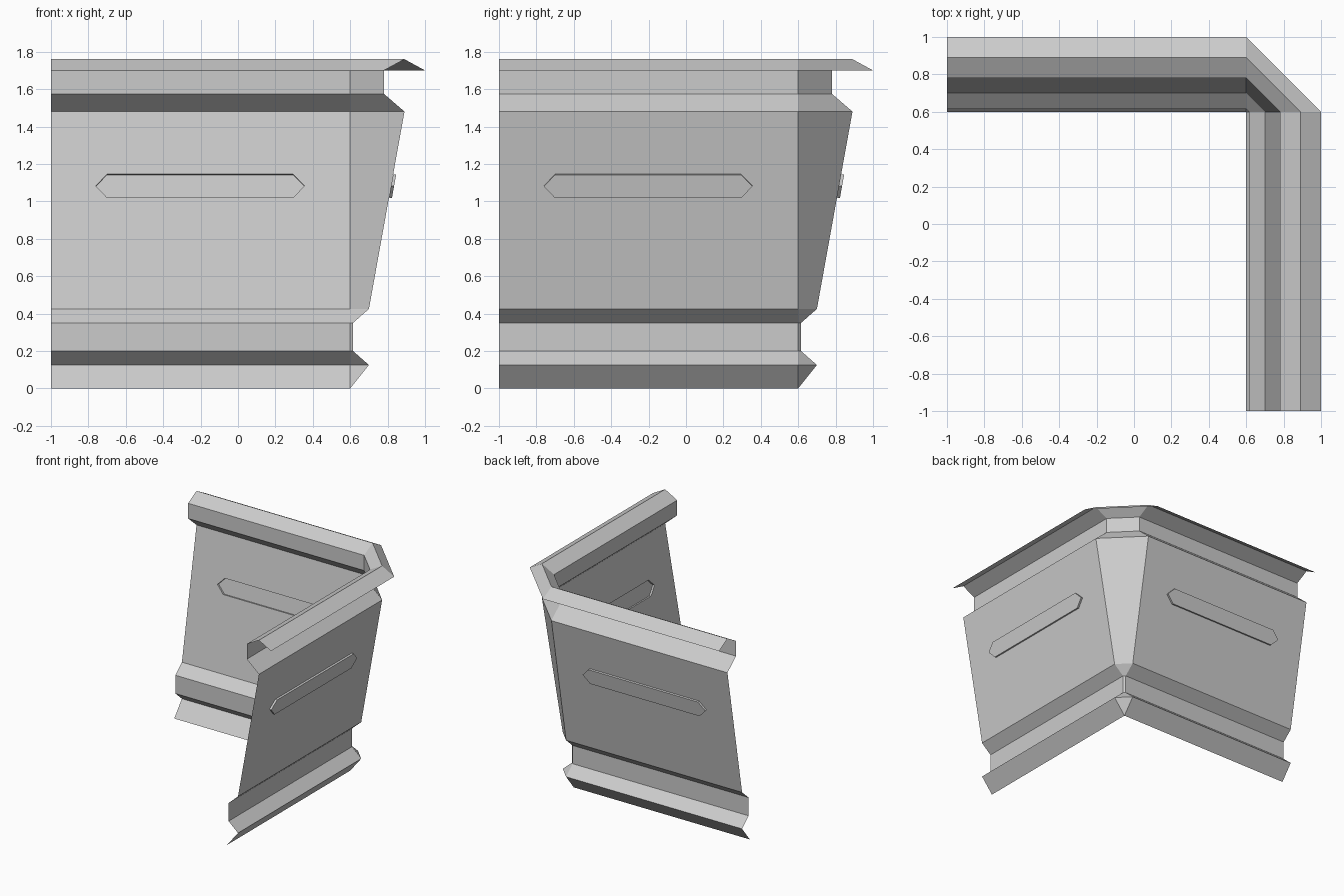
import bpy, bmesh
from mathutils import Vector

cube = bpy.data.objects.get("Cube")
if cube:
    bpy.data.objects.remove(cube, do_unlink=True)

CORNER = 0.6      # inside corner line shared by both walls
END = -1.0        # free end of each wall
RIB_DEPTH = 0.016

# Cross-sections: (outward position, height)
SECTIONS = {
    "base_trim": [(0.6, 0), (0.7, 0.125), (0.615, 0.2), (0.615, 0.35), (0.7, 0.425)],
    "panel": [(0.7, 0.425), (0.89, 1.48)],
    "neck": [(0.89, 1.48), (0.78, 1.575), (0.78, 1.7)],
    "cap_rail": [(0.78, 1.7), (0.89, 1.76), (1.0, 1.7)],
}

metal = bpy.data.materials.new("light_grey")
metal.use_nodes = True
grey = (0.6, 0.6, 0.6, 1)
metal.diffuse_color = grey
metal.node_tree.nodes["Principled BSDF"].inputs["Base Color"].default_value = grey


def back(a, out, z):
    return Vector((a, out, z))


def side(a, out, z):
    return Vector((out, a, z))


def make_object(name, polygons, flip=False):
    bm = bmesh.new()
    for poly in polygons:
        bm.faces.new([bm.verts.new(p) for p in poly])
    bmesh.ops.remove_doubles(bm, verts=bm.verts, dist=0.0005)
    if flip:
        bmesh.ops.reverse_faces(bm, faces=bm.faces)
    mesh = bpy.data.meshes.new(name)
    bm.to_mesh(mesh)
    bm.free()
    mesh.materials.append(metal)
    obj = bpy.data.objects.new(name, mesh)
    bpy.context.collection.objects.link(obj)


def strip(section, start, end):
    """Sweep a cross-section between two placing functions."""
    return [[start(*p), end(*p), end(*q), start(*q)]
            for p, q in zip(section, section[1:])]


def ribbed_panel(place):
    """Sloped panel with a pointed rib pressed outward."""
    (low, z0), (high, z1) = SECTIONS["panel"]

    def on_wall(a, z):
        return place(a, low + (high - low) * (z - z0) / (z1 - z0), z)

    corners = [on_wall(END, z0), on_wall(CORNER, z0),
               on_wall(CORNER, z1), on_wall(END, z1)]
    rim = [on_wall(a, z) for a, z in
           [(-0.70, 1.02), (0.295, 1.02), (0.355, 1.083),
            (0.295, 1.145), (-0.70, 1.145), (-0.76, 1.083)]]
    normal = place(0, z1 - z0, low - high).normalized() * RIB_DEPTH
    raised = [p + normal for p in rim]
    c, r = corners, rim
    faces = [[c[0], c[1], r[1], r[0]], [c[1], c[2], r[3], r[2], r[1]],
             [c[2], c[3], r[4], r[3]], [c[3], c[0], r[0], r[5], r[4]], raised]
    for i in range(len(rim)):
        j = (i + 1) % len(rim)
        faces.append([rim[i], rim[j], raised[j], raised[i]])
    return faces


# Two mirrored walls
for wall, place, flip in (("back", back, True), ("side", side, False)):
    for part, section in SECTIONS.items():
        if part == "panel":
            faces = ribbed_panel(place)
        else:
            faces = strip(section, lambda o, z: place(END, o, z),
                          lambda o, z: place(CORNER, o, z))
        make_object(f"{wall}_{part}", faces, flip)

# Chamfered corner joining the walls
for part, section in SECTIONS.items():
    faces = strip(section, lambda o, z: side(CORNER, o, z),
                  lambda o, z: back(CORNER, o, z))
    # The lowest corner face tapers to a point
    faces = [[p for i, p in enumerate(f) if p not in f[:i]] for f in faces]
    make_object(f"corner_{part}", faces)
